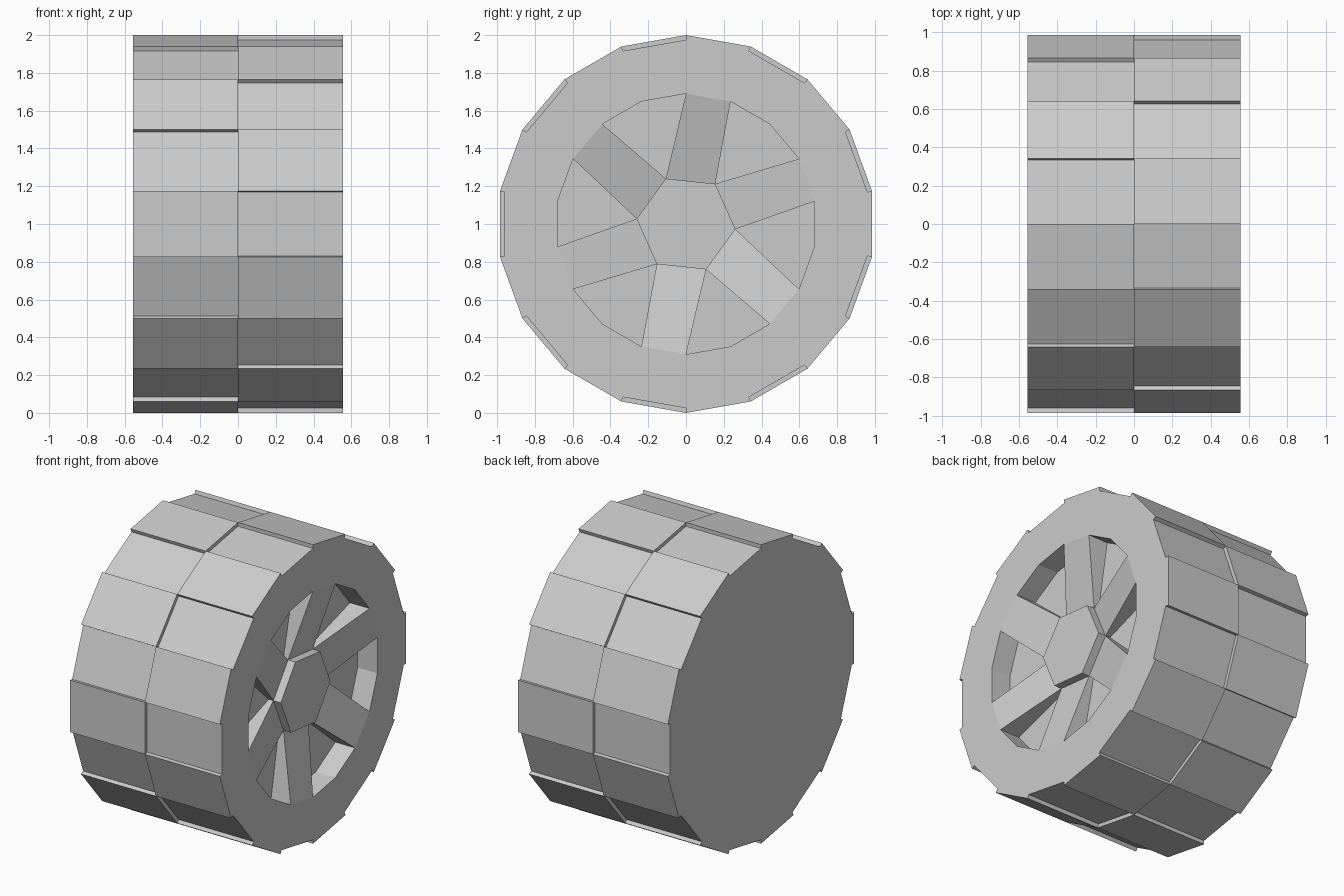
import bpy
import bmesh
from math import sin, cos, radians
from mathutils import Vector

if "Cube" in bpy.data.objects:
    bpy.data.objects.remove(bpy.data.objects["Cube"])

SEGS = 18            # tread segments around the wheel
STEP = 360 / SEGS
HALF_W = 0.555       # half width
R_HIGH, R_LOW = 1.0, 0.975
R_RIM = 0.69         # inner edge of the side wall
R_HUB = 0.263
X_FLOOR, X_HUB_BASE, X_HUB = 0.41, 0.445, 0.50


def pt(x, r, a):
    """Point at radius r, angle a in degrees from the top towards +y."""
    return Vector((x, r * sin(radians(a)), 1 + r * cos(radians(a))))


def radial(a):
    return Vector((0, sin(radians(a)), cos(radians(a))))


def tangent(a):
    return radial(a + 90)


RIGHT, LEFT = Vector((1, 0, 0)), Vector((-1, 0, 0))


class Part:
    """Collects faces, each turned to look along a given direction."""

    def __init__(self, name):
        self.name, self.bm = name, bmesh.new()

    def face(self, points, out):
        f = self.bm.faces.new([self.bm.verts.new(p) for p in points])
        f.normal_update()
        if f.normal.dot(out) < 0:
            f.normal_flip()

    def finish(self):
        bmesh.ops.remove_doubles(self.bm, verts=self.bm.verts, dist=1e-5)
        mesh = bpy.data.meshes.new(self.name)
        self.bm.to_mesh(mesh)
        self.bm.free()
        bpy.context.collection.objects.link(bpy.data.objects.new(self.name, mesh))


# Tyre: two rows of alternating raised and sunken tread blocks
tyre = Part("tyre")
back_outline = []
for i in range(SEGS):
    a, b = i * STEP, (i + 1) * STEP
    out = radial((a + b) / 2)
    right_r, left_r = (R_HIGH, R_LOW) if i % 2 == 0 else (R_LOW, R_HIGH)
    for x, r in ((HALF_W, right_r), (-HALF_W, left_r)):
        tyre.face([pt(0, r, a), pt(x, r, a), pt(x, r, b), pt(0, r, b)], out)
        # end walls between a raised block and the next one
        side = -tangent(a) if r == R_HIGH else tangent(a)
        tyre.face([pt(0, R_LOW, a), pt(x, R_LOW, a), pt(x, R_HIGH, a), pt(0, R_HIGH, a)], side)
    # step between the rows
    tyre.face([pt(0, left_r, a), pt(0, left_r, b), pt(0, right_r, b), pt(0, right_r, a)],
              LEFT if right_r > left_r else RIGHT)
    # side wall ring on the outer side
    tyre.face([pt(HALF_W, right_r, a), pt(HALF_W, right_r, b),
               pt(HALF_W, R_RIM, b), pt(HALF_W, R_RIM, a)], RIGHT)
    back_outline += [pt(-HALF_W, left_r, a), pt(-HALF_W, left_r, b)]
tyre.face(back_outline, LEFT)
tyre.finish()

# Spokes sloping in to the hub, with sunken pockets between them
spokes = Part("spokes")
for k in range(6):
    a = k * 60
    in_a, in_b = pt(X_HUB_BASE, R_HUB, a - 24), pt(X_HUB_BASE, R_HUB, a + 36)
    spokes.face([in_a, pt(HALF_W, R_RIM, a), pt(HALF_W, R_RIM, a + 20), in_b], RIGHT)
    # pocket floor
    apex = pt(X_FLOOR, R_HUB, a + 36)
    rim = [a + 20, a + 40, a + 60]
    spokes.face([apex] + [pt(X_FLOOR, R_RIM, r) for r in rim], RIGHT)
    # pocket walls: rim side, then both spoke sides
    for r0, r1 in zip(rim, rim[1:]):
        spokes.face([pt(X_FLOOR, R_RIM, r0), pt(X_FLOOR, R_RIM, r1),
                     pt(HALF_W, R_RIM, r1), pt(HALF_W, R_RIM, r0)], -radial((r0 + r1) / 2))
    for r, side in ((rim[0], 1), (rim[2], -1)):
        spokes.face([apex, pt(X_FLOOR, R_RIM, r), pt(HALF_W, R_RIM, r), in_b],
                    side * tangent(a + 40))
spokes.finish()

# Six-sided hub
hub = Part("hub")
hub.face([pt(X_HUB, R_HUB, 36 + 60 * k) for k in range(6)], RIGHT)
for k in range(6):
    a, b = 60 * k - 24, 60 * k + 36
    hub.face([pt(X_HUB_BASE, R_HUB, a), pt(X_HUB_BASE, R_HUB, b),
              pt(X_HUB, R_HUB, b), pt(X_HUB, R_HUB, a)], radial((a + b) / 2))
hub.finish()
